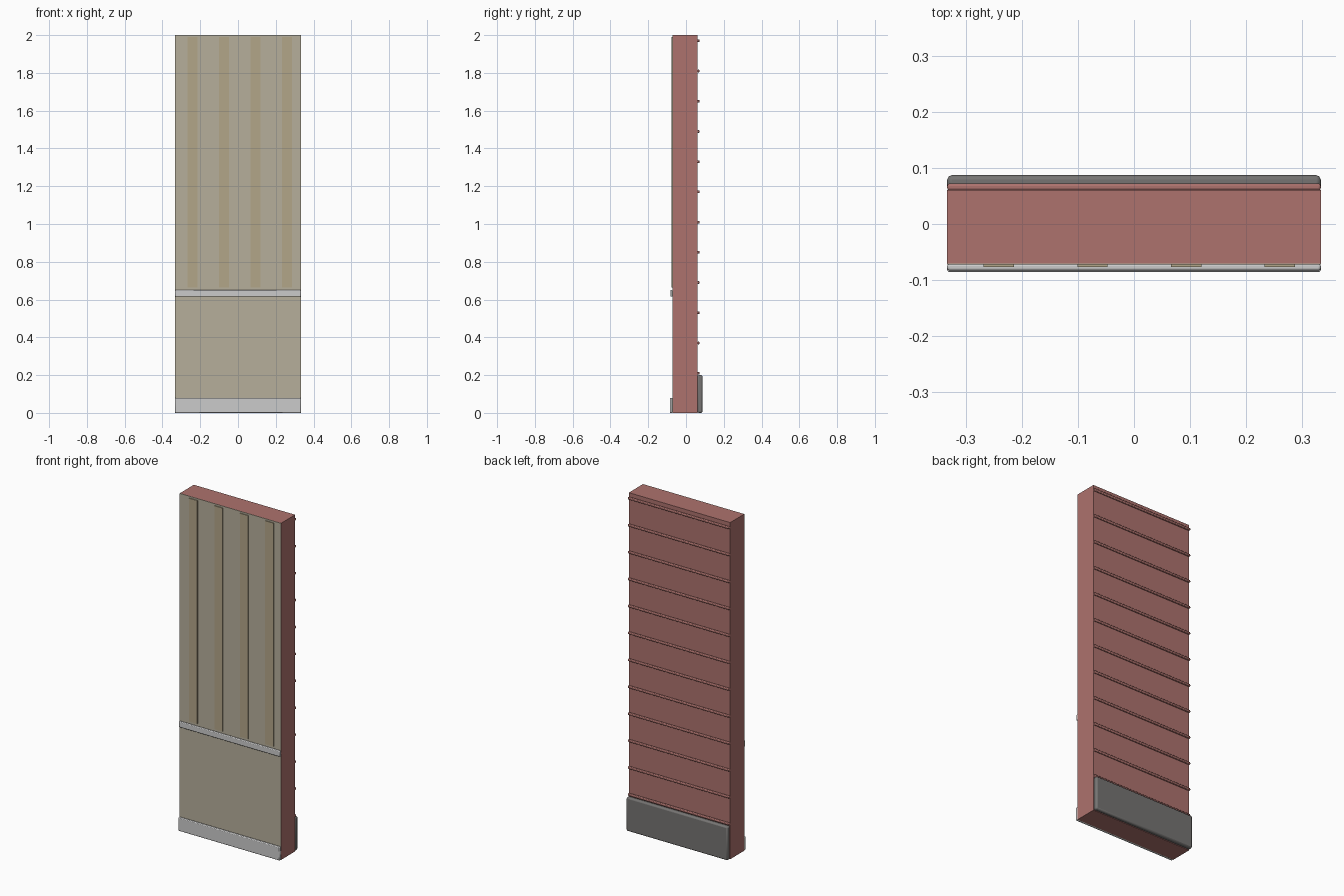
import bpy

if "Cube" in bpy.data.objects:
    bpy.data.objects.remove(bpy.data.objects["Cube"])


def material(name, color):
    m = bpy.data.materials.new(name)
    m.diffuse_color = (*color, 1)
    m.use_nodes = True
    m.node_tree.nodes["Principled BSDF"].inputs["Base Color"].default_value = m.diffuse_color
    return m


brick = material("brick_red", (0.42, 0.17, 0.155))
cream = material("cream_paint", (0.47, 0.43, 0.33))
stripe_paint = material("stripe_tan", (0.45, 0.38, 0.25))
trim = material("trim_white", (0.6, 0.6, 0.58))
stone = material("stone_grey", (0.18, 0.175, 0.17))


def box(name, x, y, z, mat, bevel=0):
    """Box from (min, max) ranges, with an optional small bevel."""
    bpy.ops.mesh.primitive_cube_add(
        size=1, location=[(a + b) / 2 for a, b in (x, y, z)])
    ob = bpy.context.object
    ob.name = name
    ob.scale = [b - a for a, b in (x, y, z)]
    bpy.ops.object.transform_apply(location=False, rotation=False, scale=True)
    ob.data.materials.append(mat)
    if bevel:
        mod = ob.modifiers.new("edge_bevel", "BEVEL")
        mod.width = bevel
        mod.segments = 2
        bpy.ops.object.shade_smooth_by_angle()
    return ob


W = 0.333
FRONT, BACK = -0.071, 0.061

# Wall core and painted inner face
box("wall_core", (-W, W), (FRONT + 0.001, BACK), (0, 2), brick)
box("painted_face", (-W, W), (FRONT - 0.001, FRONT + 0.001), (0, 2), cream)

# Raised wallpaper stripes
for i in range(4):
    cx = -0.241 + i * 0.167
    box(f"wall_stripe_{i + 1}", (cx - 0.027, cx + 0.027),
        (FRONT - 0.006, FRONT), (0.663, 1.99), stripe_paint)

# Interior trim
box("chair_rail", (-W, W), (-0.083, FRONT), (0.615, 0.65), trim, 0.004)
box("baseboard", (-W, W), (-0.086, FRONT), (0, 0.08), trim, 0.004)

# Horizontal courses on the outer face
for i in range(12):
    z = 0.21 + i * 0.16
    box(f"outer_course_{i + 1}", (-W, W), (BACK - 0.001, 0.072),
        (z - 0.007, z + 0.007), brick, 0.004)

# Outer plinth
box("outer_plinth", (-W, W), (BACK - 0.001, 0.087), (0, 0.2), stone, 0.008)
